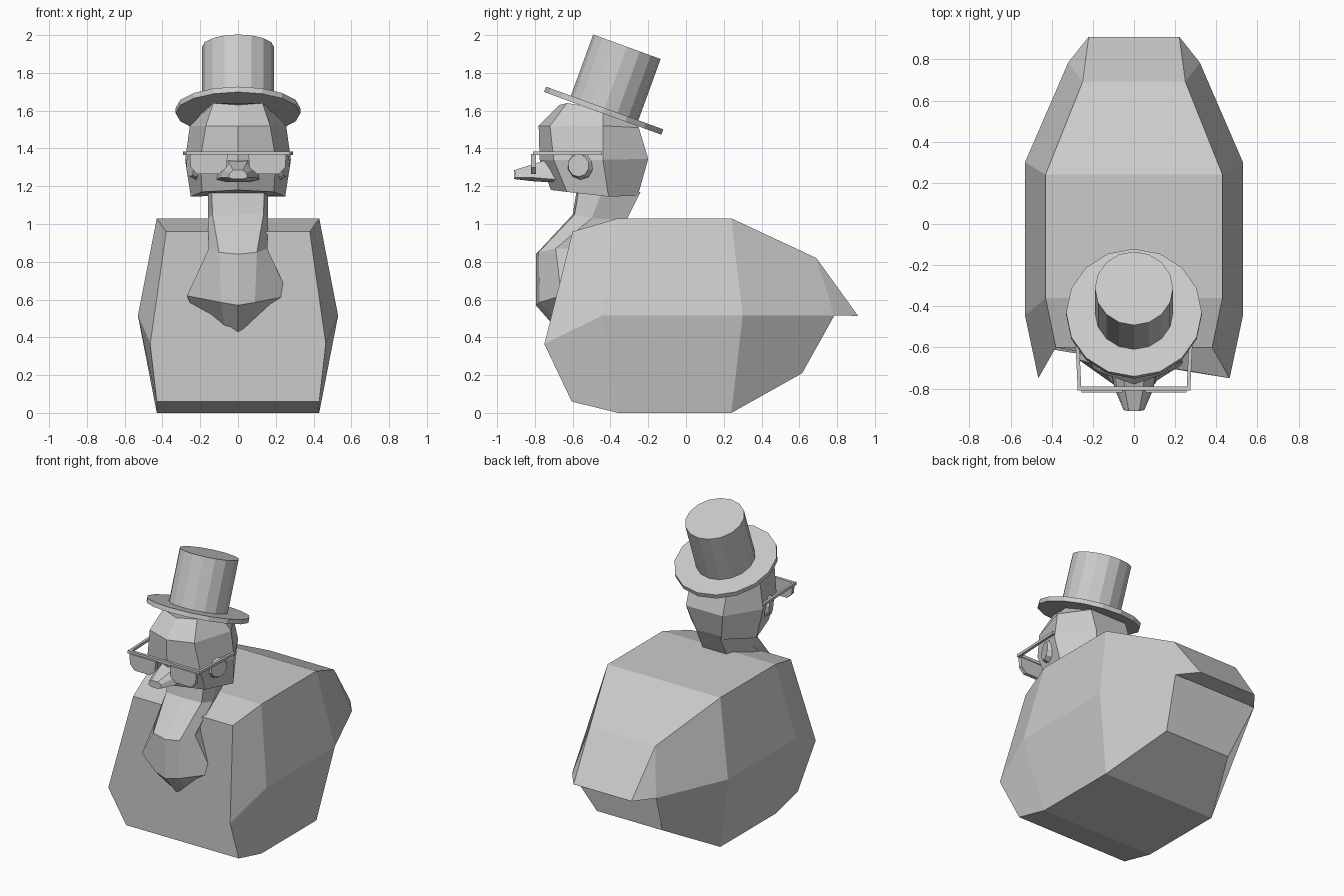
import bpy, bmesh, math
from mathutils import Matrix, Vector

if "Cube" in bpy.data.objects:
    bpy.data.objects.remove(bpy.data.objects["Cube"])


def finish(name, bm):
    bmesh.ops.remove_doubles(bm, verts=bm.verts, dist=0.0005)
    bmesh.ops.recalc_face_normals(bm, faces=bm.faces)
    me = bpy.data.meshes.new(name)
    bm.to_mesh(me)
    bm.free()
    ob = bpy.data.objects.new(name, me)
    bpy.context.collection.objects.link(ob)
    return ob


def loft(name, sections):
    """Skin symmetric sections; each lists its right-half points only."""
    bm = bmesh.new()
    rings = []
    for half in sections:
        left = [(-x, y, z) for x, y, z in reversed(half) if x > 0]
        rings.append([bm.verts.new(p) for p in list(half) + left])
    n = len(rings[0])
    for a, b in zip(rings, rings[1:]):
        for i in range(n):
            j = (i + 1) % n
            bm.faces.new((a[i], a[j], b[j], b[i]))
    bm.faces.new(rings[0])
    bm.faces.new(rings[-1])
    return finish(name, bm)


def disc(name, radius, depth, matrix, sides, top=None):
    bm = bmesh.new()
    bmesh.ops.create_cone(bm, cap_ends=True, segments=sides, radius1=radius,
                          radius2=radius if top is None else top,
                          depth=depth, matrix=matrix)
    return finish(name, bm)


def bar(name, a, b, thick):
    a, b = Vector(a), Vector(b)
    d = b - a
    bm = bmesh.new()
    m = Matrix.Translation((a + b) / 2) @ d.to_track_quat('X', 'Z').to_matrix().to_4x4()
    bmesh.ops.create_cube(bm, size=1, matrix=m @ Matrix.Diagonal((d.length, thick, thick, 1)))
    return finish(name, bm)


# Body: sections from chest to rump (top, widest ridge, bottom)
loft("body", [
    [(.38, -.60, .96), (.465, -.75, .365), (.43, -.605, .06)],
    [(.43, -.36, 1.03), (.53, -.445, .515), (.43, -.36, 0)],
    [(.43, .24, 1.03), (.53, .30, .515), (.43, .24, 0)],
    [(.25, .69, .82), (.32, .785, .515), (.25, .615, .21)],
])

# Tail wedge
loft("tail", [
    [(.25, .69, .82), (.32, .785, .515)],
    [(.22, .91, .515), (.221, .91, .514)],
])

# Breast and neck: front, side and back points per section
loft("neck", [
    [(0, -.62, .37), (.06, -.60, .40), (.20, -.50, .45), (.10, -.35, .45)],
    [(0, -.795, .57), (.09, -.775, .585), (.27, -.66, .62), (.20, -.40, .65)],
    [(0, -.795, .84), (.10, -.78, .85), (.155, -.69, .87), (.14, -.40, .87)],
    [(0, -.60, 1.05), (.135, -.59, 1.05), (.16, -.50, 1.03), (.09, -.315, 1.02)],
    [(0, -.575, 1.20), (.14, -.565, 1.20), (.16, -.44, 1.18), (.09, -.24, 1.17)],
])

# Head: horizontal sections (nose line, cheek, temple, back)
loft("head", [
    [(0, -.715, 1.18), (.19, -.63, 1.17), (.25, -.41, 1.145), (.09, -.255, 1.15)],
    [(0, -.775, 1.34), (.20, -.70, 1.34), (.28, -.44, 1.34), (.14, -.20, 1.345)],
    [(0, -.78, 1.52), (.17, -.72, 1.52), (.255, -.44, 1.52), (.14, -.25, 1.51)],
    [(0, -.67, 1.63), (.13, -.63, 1.64), (.17, -.44, 1.61), (.10, -.30, 1.56)],
])

# Beak
loft("beak", [
    [(.055, -.68, 1.36), (.11, -.68, 1.28), (.115, -.68, 1.235), (.06, -.68, 1.22)],
    [(.045, -.80, 1.32), (.08, -.80, 1.29), (.095, -.80, 1.245), (.05, -.80, 1.225)],
    [(.025, -.91, 1.285), (.045, -.905, 1.27), (.05, -.905, 1.245), (.025, -.91, 1.238)],
])

# Eyes, one per side
for s, side in ((1, "right"), (-1, "left")):
    turn = Vector((s * .93, -.36, 0)).to_track_quat('Z', 'Y').to_matrix().to_4x4()
    disc(side + "_eye", .085, .05, Matrix.Translation((s * .23, -.56, 1.31)) @ turn, 10, .06)

# Spectacles: top bar, arms and half-rim lenses
bar("spectacle_bar", (-.275, -.80, 1.375), (.275, -.80, 1.375), .02)
for s, side in ((1, "right"), (-1, "left")):
    bar(side + "_spectacle_arm", (s * .265, -.80, 1.375), (s * .282, -.445, 1.375), .018)
    bm = bmesh.new()
    outline = [(.055, 1.37), (.255, 1.37), (.25, 1.30), (.215, 1.265), (.10, 1.265), (.06, 1.30)]
    face = bm.faces.new([bm.verts.new((s * x, -.82, z)) for x, z in outline])
    ext = bmesh.ops.extrude_face_region(bm, geom=[face])
    bmesh.ops.translate(bm, vec=(0, .025, 0),
                        verts=[v for v in ext["geom"] if isinstance(v, bmesh.types.BMVert)])
    finish(side + "_lens", bm)

# Tilted top hat
hat = Matrix.Translation((0, -.436, 1.60)) @ Matrix.Rotation(math.radians(-20), 4, 'X')
disc("hat_brim", .33, .03, hat, 16)
disc("hat_crown", .19, .36, hat @ Matrix.Translation((0, 0, .18)), 16)
